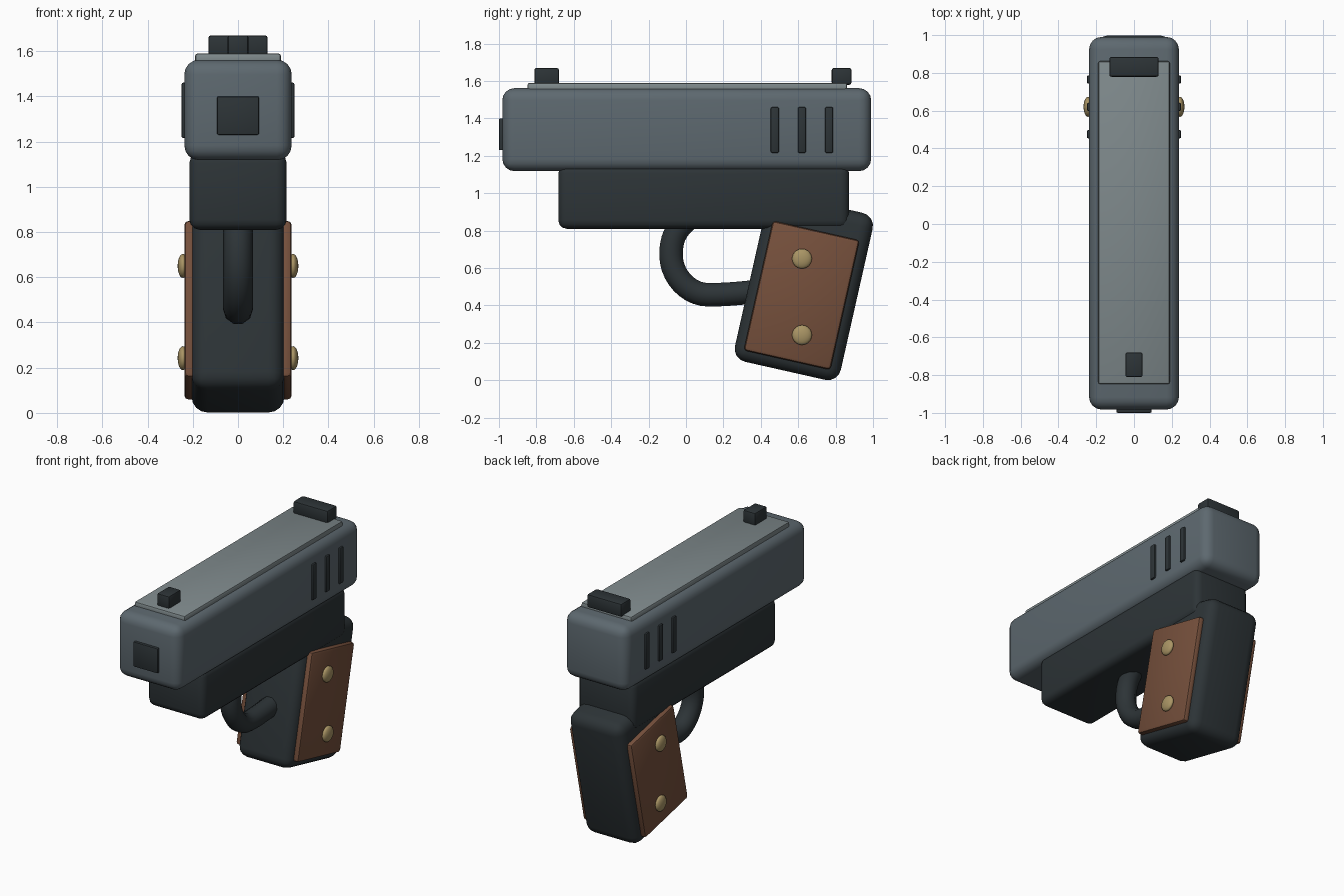
import bpy
from math import radians

if "Cube" in bpy.data.objects:
    bpy.data.objects.remove(bpy.data.objects["Cube"])


def material(name, rgb):
    m = bpy.data.materials.new(name)
    m.diffuse_color = (*rgb, 1)
    m.use_nodes = True
    m.node_tree.nodes["Principled BSDF"].inputs["Base Color"].default_value = m.diffuse_color
    return m


STEEL = material("steel", (0.11, 0.14, 0.16))
PALE = material("pale_steel", (0.21, 0.25, 0.26))
DARK = material("dark", (0.026, 0.034, 0.038))
WOOD = material("wood", (0.18, 0.08, 0.045))
BRASS = material("brass", (0.40, 0.30, 0.13))
TILT = radians(-12.7)


def finish(ob, name, mat):
    ob.name = name
    ob.data.materials.clear()
    ob.data.materials.append(mat)
    bpy.ops.object.shade_smooth_by_angle(angle=radians(40))
    return ob


def box(name, centre, size, mat, bevel, segments=3, tilt=0):
    bpy.ops.mesh.primitive_cube_add(size=1, location=centre)
    ob = bpy.context.object
    ob.scale = size
    bpy.ops.object.transform_apply(location=False, rotation=False, scale=True)
    ob.rotation_euler.x = tilt
    mod = ob.modifiers.new("bevel", "BEVEL")
    mod.width, mod.segments = bevel, segments
    bpy.ops.object.modifier_apply(modifier="bevel")
    return finish(ob, name, mat)


# Slide, top rib, muzzle and sights
box("slide", (0, 0.004, 1.34), (0.475, 1.972, 0.444), STEEL, 0.065, 4)
box("top_rib", (0, 0.007, 1.565), (0.38, 1.71, 0.05), PALE, 0.012, 2)
box("muzzle", (0, -0.975, 1.315), (0.185, 0.05, 0.17), DARK, 0.006, 2)
box("front_sight", (0, -0.745, 1.625), (0.092, 0.13, 0.09), DARK, 0.01, 2)
box("rear_sight", (0, 0.832, 1.625), (0.262, 0.106, 0.09), DARK, 0.012, 2)

# Frame and tilted grip
box("frame", (0, 0.095, 0.98), (0.43, 1.555, 0.34), DARK, 0.045, 3)
box("grip", (0, 0.63, 0.497), (0.41, 0.58, 0.915), DARK, 0.07, 4, TILT)

# Details on both sides
for side, label in ((-1, "left"), (1, "right")):
    for i in range(3):
        box(f"slide_rib_{label}_{i}", (side * 0.235, 0.475 + 0.145 * i, 1.338),
            (0.03, 0.044, 0.246), DARK, 0.009, 2)
    box(f"grip_panel_{label}", (side * 0.212, 0.618, 0.454),
        (0.05, 0.475, 0.71), WOOD, 0.018, 2, TILT)
    for i, z in enumerate((0.242, 0.65)):
        bpy.ops.mesh.primitive_uv_sphere_add(segments=20, ring_count=12, radius=1,
                                             location=(side * 0.244, 0.62, z))
        ob = bpy.context.object
        ob.scale = (0.023, 0.053, 0.053)
        finish(ob, f"grip_stud_{label}_{i}", BRASS)

# Trigger guard loop
curve = bpy.data.curves.new("trigger_guard", "CURVE")
curve.dimensions = "3D"
curve.bevel_depth, curve.bevel_resolution = 0.066, 3
curve.resolution_u, curve.use_fill_caps = 10, True
spline = curve.splines.new("BEZIER")
path = [((0.03, 0.88), (0.06, -0.07)), ((-0.08, 0.67), (0, -0.11)),
        ((0.12, 0.457), (0.11, 0)), ((0.42, 0.48), (0.08, 0.01))]
path[0] = (path[0][0], (-0.07, -0.06))
spline.bezier_points.add(len(path) - 1)
for point, ((y, z), (dy, dz)) in zip(spline.bezier_points, path):
    point.co = (0, y, z)
    point.handle_left = (0, y - dy, z - dz)
    point.handle_right = (0, y + dy, z + dz)
guard = bpy.data.objects.new("trigger_guard", curve)
bpy.context.collection.objects.link(guard)
bpy.ops.object.select_all(action="DESELECT")
guard.select_set(True)
bpy.context.view_layer.objects.active = guard
bpy.ops.object.convert(target="MESH")
finish(bpy.context.object, "trigger_guard", DARK)
